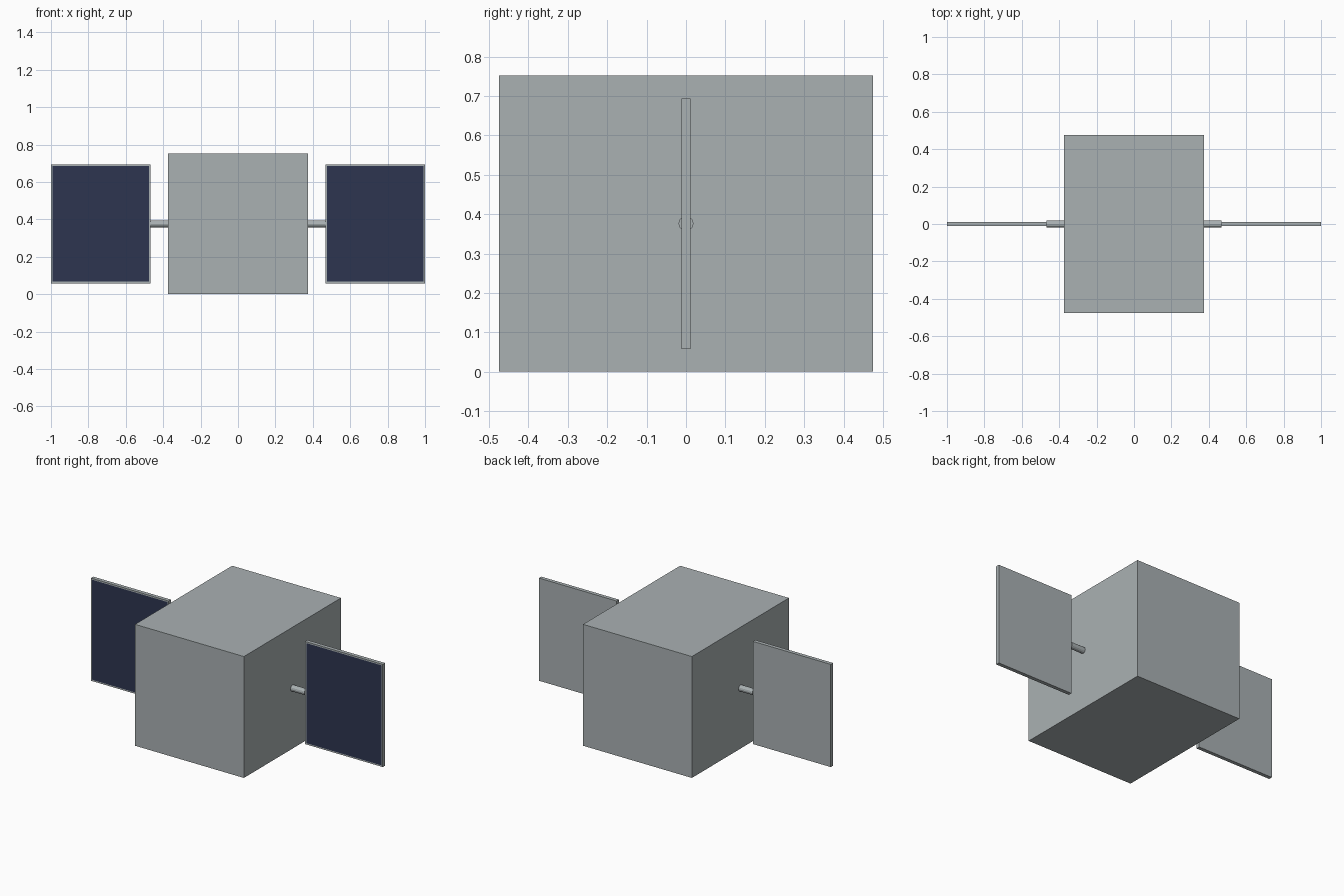
import bpy
import bmesh
from math import pi
from mathutils import Matrix, Vector

cube = bpy.data.objects.get("Cube")
if cube:
    bpy.data.objects.remove(cube, do_unlink=True)


def material(name, rgb):
    mat = bpy.data.materials.new(name)
    mat.use_nodes = True
    mat.diffuse_color = (*rgb, 1)
    mat.node_tree.nodes["Principled BSDF"].inputs["Base Color"].default_value = (*rgb, 1)
    return mat


grey = material("light grey metal", (0.40, 0.44, 0.45))
navy = material("navy solar cell", (0.026, 0.036, 0.08))

MID_Z = 0.376


def finish(name, bm, mats):
    mesh = bpy.data.meshes.new(name)
    bm.normal_update()
    bm.to_mesh(mesh)
    bm.free()
    for mat in mats:
        mesh.materials.append(mat)
    obj = bpy.data.objects.new(name, mesh)
    bpy.context.collection.objects.link(obj)
    return obj


def box(size, centre):
    bm = bmesh.new()
    matrix = Matrix.Translation(centre) @ Matrix.Diagonal((*size, 1))
    bmesh.ops.create_cube(bm, size=1, matrix=matrix)
    return bm


# Central body
finish("body", box((0.746, 0.95, 0.752), (0, 0, MID_Z)), [grey])

for side, label in ((1, "left"), (-1, "right")):
    # Short axle from the body to the panel
    rod = bmesh.new()
    matrix = Matrix.Translation((side * 0.418, 0, MID_Z)) @ Matrix.Rotation(pi / 2, 4, "Y")
    bmesh.ops.create_cone(rod, cap_ends=True, segments=12, radius1=0.019,
                          radius2=0.019, depth=0.1, matrix=matrix)
    finish(label + "_axle", rod, [grey])

    # Framed panel with the dark cell area inset on its front
    panel = box((0.532, 0.023, 0.636), (side * 0.734, 0, MID_Z))
    panel.normal_update()
    front = min(panel.faces, key=lambda f: f.normal.dot(Vector((0, 1, 0))))
    bmesh.ops.inset_region(panel, faces=[front], thickness=0.012, depth=0)
    front.material_index = 1
    finish(label + "_solar_panel", panel, [grey, navy])
